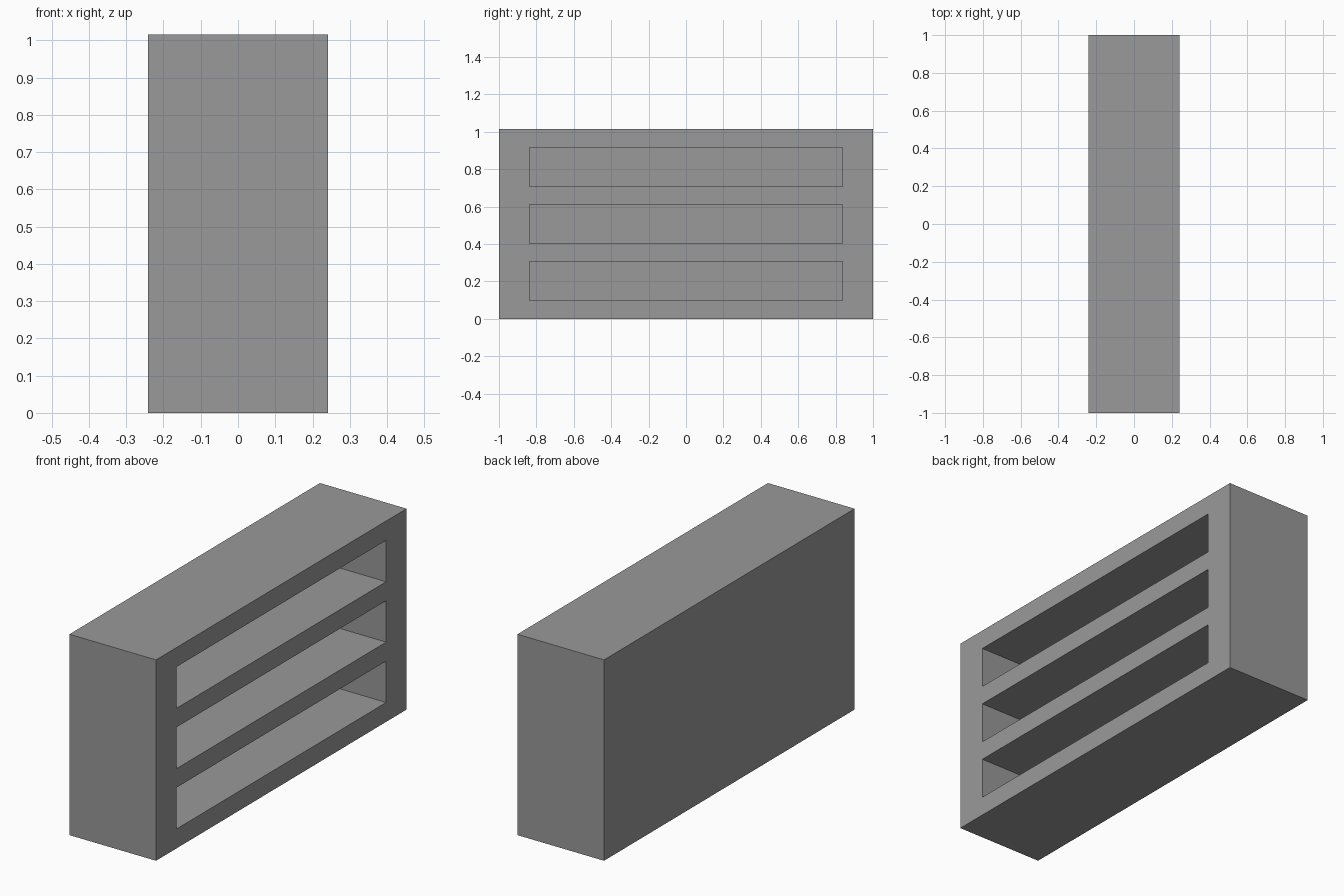
import bpy

# Remove the default cube
default = bpy.data.objects.get("Cube")
if default:
    bpy.data.objects.remove(default, do_unlink=True)

WIDTH, LENGTH, HEIGHT = 0.484, 2.0, 1.015
BAY_LENGTH, BAY_HEIGHT, BAY_PITCH = 1.674, 0.209, 0.305
BACK = 0.095

# Plain grey finish
grey = bpy.data.materials.new("grey")
grey.use_nodes = True
colour = (0.32, 0.32, 0.32, 1)
grey.diffuse_color = colour
grey.node_tree.nodes["Principled BSDF"].inputs["Base Color"].default_value = colour


def box(name, low, high):
    """Axis-aligned box between two corners."""
    centre = [(a + b) / 2 for a, b in zip(low, high)]
    bpy.ops.mesh.primitive_cube_add(size=1, location=centre)
    obj = bpy.context.object
    obj.name = name
    obj.scale = [b - a for a, b in zip(low, high)]
    bpy.ops.object.transform_apply(location=True, rotation=False, scale=True)
    obj.data.materials.append(grey)
    return obj


# Shelf body, closed at the back and ends
body = box("shelf_unit", (-WIDTH / 2, -LENGTH / 2, 0), (WIDTH / 2, LENGTH / 2, HEIGHT))

# Three open bays cut in from the +x side
for i in range(3):
    middle = HEIGHT / 2 + (i - 1) * BAY_PITCH
    cutter = box(
        f"bay_cutter_{i + 1}",
        (-WIDTH / 2 + BACK, -BAY_LENGTH / 2, middle - BAY_HEIGHT / 2),
        (WIDTH, BAY_LENGTH / 2, middle + BAY_HEIGHT / 2),
    )
    cutter.hide_render = True
    cut = body.modifiers.new(f"bay_{i + 1}", "BOOLEAN")
    cut.operation = "DIFFERENCE"
    cut.solver = "EXACT"
    cut.object = cutter
    bpy.context.view_layer.objects.active = body
    bpy.ops.object.modifier_apply(modifier=cut.name)
    bpy.data.objects.remove(cutter, do_unlink=True)
